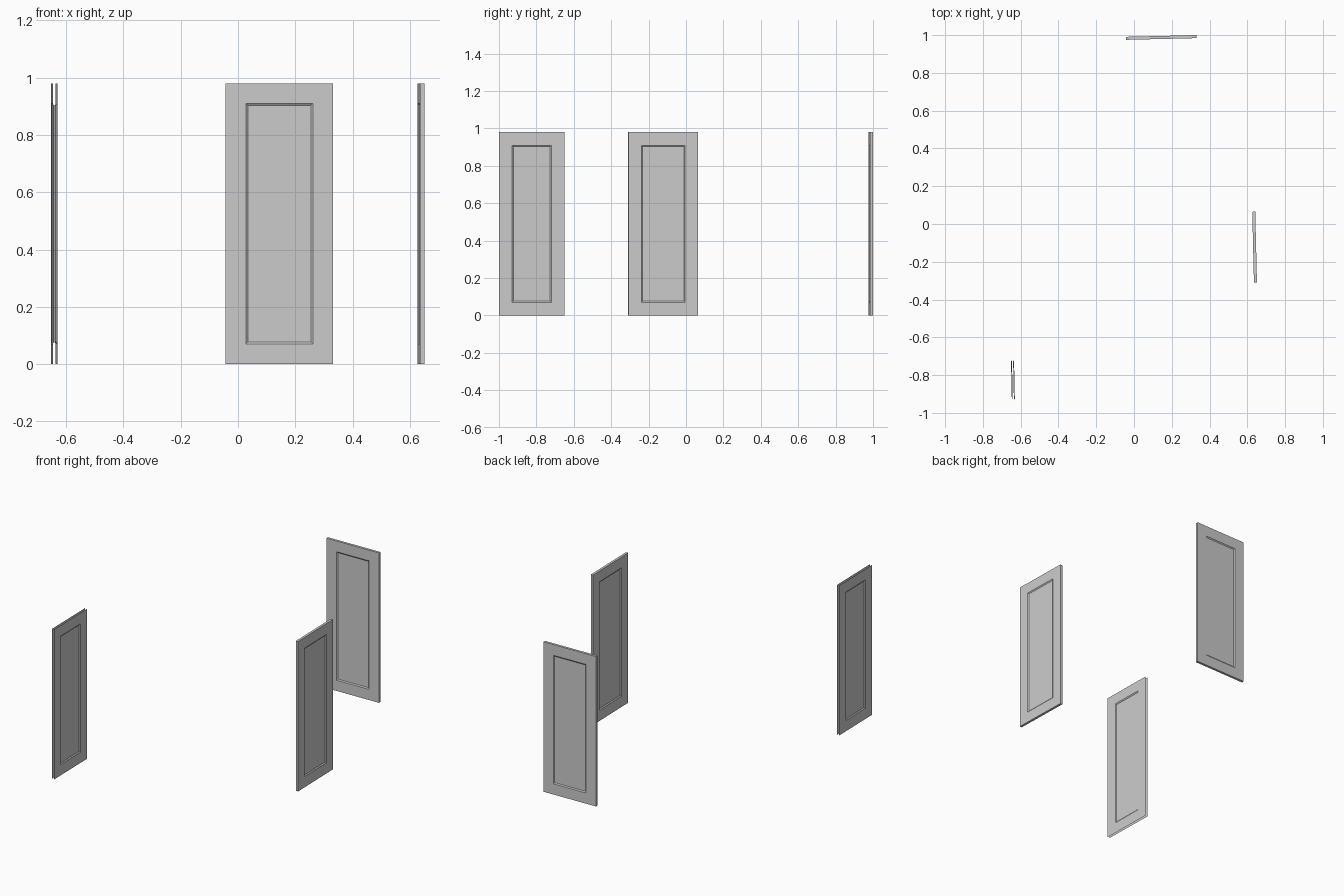
import bpy, bmesh, math

if "Cube" in bpy.data.objects:
    bpy.data.objects.remove(bpy.data.objects["Cube"])

H, T = 0.98, 0.016            # panel height and thickness
MARGIN, SLOPE, DEPTH = 0.07, 0.007, 0.005


def panel(name, width, centre, angle, open_edges=False):
    """Upright door panel with a bevelled recess on both broad faces."""
    bm = bmesh.new()

    def ring(y, inset):
        x, lo, hi = width / 2 - inset, inset, H - inset
        return [bm.verts.new(p) for p in
                ((-x, y, lo), (x, y, lo), (x, y, hi), (-x, y, hi))]

    def bridge(a, b):
        for i in range(4):
            j = (i + 1) % 4
            bm.faces.new((a[i], a[j], b[j], b[i]))

    # broad faces: border, sloped ledge, sunken field
    rims = []
    for s in (-1, 1):
        outer = ring(s * T / 2, 0)
        lip = ring(s * T / 2, MARGIN)
        field = ring(s * (T / 2 - DEPTH), MARGIN + SLOPE)
        bridge(outer, lip)
        bridge(lip, field)
        bm.faces.new(field)
        if s == 1:            # make the rear skin face outward
            skin = [f for f in bm.faces if f.calc_center_median().y > 0]
            bmesh.ops.reverse_faces(bm, faces=skin)
        rims.append(outer)
    # narrow edges closing the slab
    if not open_edges:
        bridge(rims[1], rims[0])
        bmesh.ops.recalc_face_normals(bm, faces=bm.faces)

    mesh = bpy.data.meshes.new(name)
    bm.to_mesh(mesh)
    bm.free()
    obj = bpy.data.objects.new(name, mesh)
    obj.location = (*centre, 0)
    obj.rotation_euler.z = angle
    bpy.context.collection.objects.link(obj)


# three free-standing doors, each slightly ajar
panel("back_door_panel", 0.374, (0.144, 0.9875), 0.024)
panel("right_door_panel", 0.374, (0.6385, -0.122), math.pi / 2 + 0.024)
# the left door is two skins without edge faces
panel("left_door_panel", 0.35, (-0.641, -0.825), math.pi / 2 + 0.02, open_edges=True)
